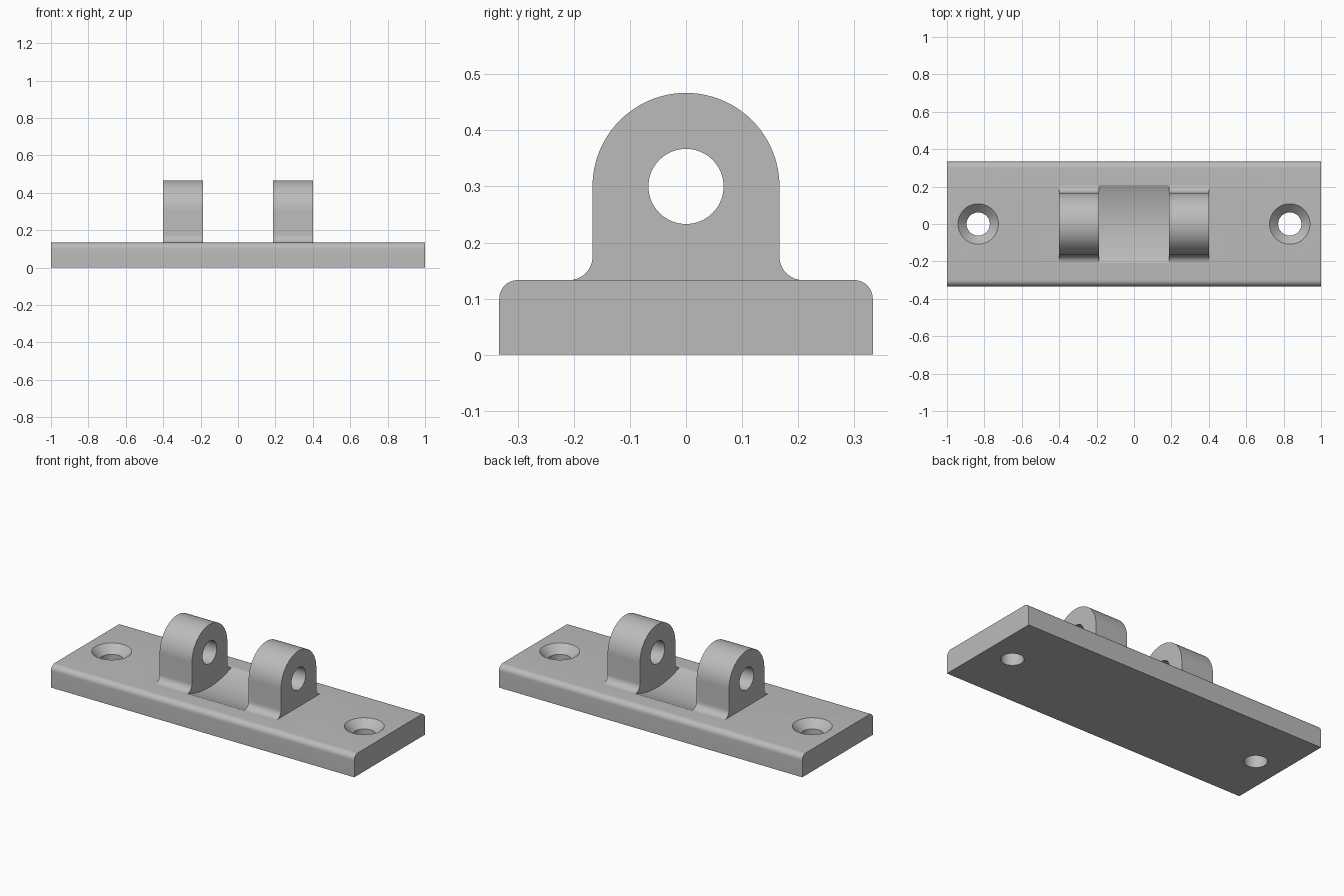
import bpy, bmesh
from math import sin, cos, pi, radians, sqrt
from mathutils import Matrix

cube = bpy.data.objects.get("Cube")
if cube:
    bpy.data.objects.remove(cube, do_unlink=True)

grey = bpy.data.materials.new("plain grey")
grey.use_nodes = True
colour = (0.5, 0.5, 0.5, 1)
grey.diffuse_color = colour
grey.node_tree.nodes["Principled BSDF"].inputs["Base Color"].default_value = colour

BASE_TOP = 0.133
HALF_DEPTH = 0.333
PIN_Z = 0.3
LUG_R = 0.1667
LUG_IN, LUG_OUT = 0.187, 0.4
FILLET = 0.0417
SCREW_X = 0.833


def arc(cy, cz, r, start, end, steps):
    """Points of an arc in the y-z plane, angles in degrees."""
    angles = [radians(start + (end - start) * i / steps) for i in range(steps + 1)]
    return [(cy + r * cos(a), cz + r * sin(a)) for a in angles]


def extrude_x(name, profile, x0, x1):
    """Prism of a y-z profile running from x0 to x1."""
    bm = bmesh.new()
    face = bm.faces.new([bm.verts.new((x0, y, z)) for y, z in profile])
    new = bmesh.ops.extrude_face_region(bm, geom=[face])["geom"]
    verts = [v for v in new if isinstance(v, bmesh.types.BMVert)]
    bmesh.ops.translate(bm, verts=verts, vec=(x1 - x0, 0, 0))
    return finish(name, bm)


def finish(name, bm):
    bmesh.ops.recalc_face_normals(bm, faces=bm.faces)
    mesh = bpy.data.meshes.new(name)
    bm.to_mesh(mesh)
    bm.free()
    mesh.materials.append(grey)
    obj = bpy.data.objects.new(name, mesh)
    bpy.context.collection.objects.link(obj)
    return obj


def cone(name, x, z0, z1, r0, r1):
    bm = bmesh.new()
    bmesh.ops.create_cone(bm, cap_ends=True, segments=64, radius1=r0, radius2=r1,
                          depth=z1 - z0, matrix=Matrix.Translation((x, 0, (z0 + z1) / 2)))
    return finish(name, bm)


def activate(obj):
    bpy.ops.object.select_all(action="DESELECT")
    obj.select_set(True)
    bpy.context.view_layer.objects.active = obj


def cut(obj, cutter):
    cutter.hide_render = True
    activate(obj)
    mod = obj.modifiers.new("cut", "BOOLEAN")
    mod.operation = "DIFFERENCE"
    mod.solver = "EXACT"
    mod.object = cutter
    bpy.ops.object.modifier_apply(modifier=mod.name)
    bpy.data.objects.remove(cutter, do_unlink=True)


def smooth(obj):
    activate(obj)
    bpy.ops.object.shade_smooth_by_angle(angle=radians(20))


# Base plate with rounded long edges
R = 0.033
profile = [(-HALF_DEPTH, 0), (HALF_DEPTH, 0)]
profile += arc(HALF_DEPTH - R, BASE_TOP - R, R, 0, 90, 10)
profile += arc(R - HALF_DEPTH, BASE_TOP - R, R, 90, 180, 10)
base = extrude_x("base_plate", profile, -1, 1)

# Shallow hollow between the lugs
half, sag = LUG_R + FILLET, 0.04
hollow_r = (half ** 2 + sag ** 2) / (2 * sag)
centre = BASE_TOP - sag + hollow_r
cut(base, extrude_x("hollow_cutter", arc(0, centre, hollow_r, 0, 360, 192)[:-1],
                    -LUG_IN, LUG_IN))

# Countersunk screw holes
for x in (-SCREW_X, SCREW_X):
    cut(base, cone("hole_cutter", x, -0.05, 0.2, 0.062, 0.062))
    cut(base, cone("sink_cutter", x, BASE_TOP - 0.046, BASE_TOP + 0.02, 0.062, 0.128))
smooth(base)

# Pair of lugs with foot fillets and a pin hole
foot = LUG_R + FILLET
lug_profile = arc(foot, BASE_TOP + FILLET, FILLET, 270, 180, 10)
lug_profile += arc(0, PIN_Z, LUG_R, 0, 180, 48)
lug_profile += arc(-foot, BASE_TOP + FILLET, FILLET, 0, -90, 10)
pin_profile = arc(0, PIN_Z, 0.067, 0, 360, 64)[:-1]
for name, x0, x1 in (("right_lug", -LUG_OUT, -LUG_IN), ("left_lug", LUG_IN, LUG_OUT)):
    lug = extrude_x(name, lug_profile, x0, x1)
    cut(lug, extrude_x("pin_cutter", pin_profile, x0 - 0.1, x1 + 0.1))
    smooth(lug)
